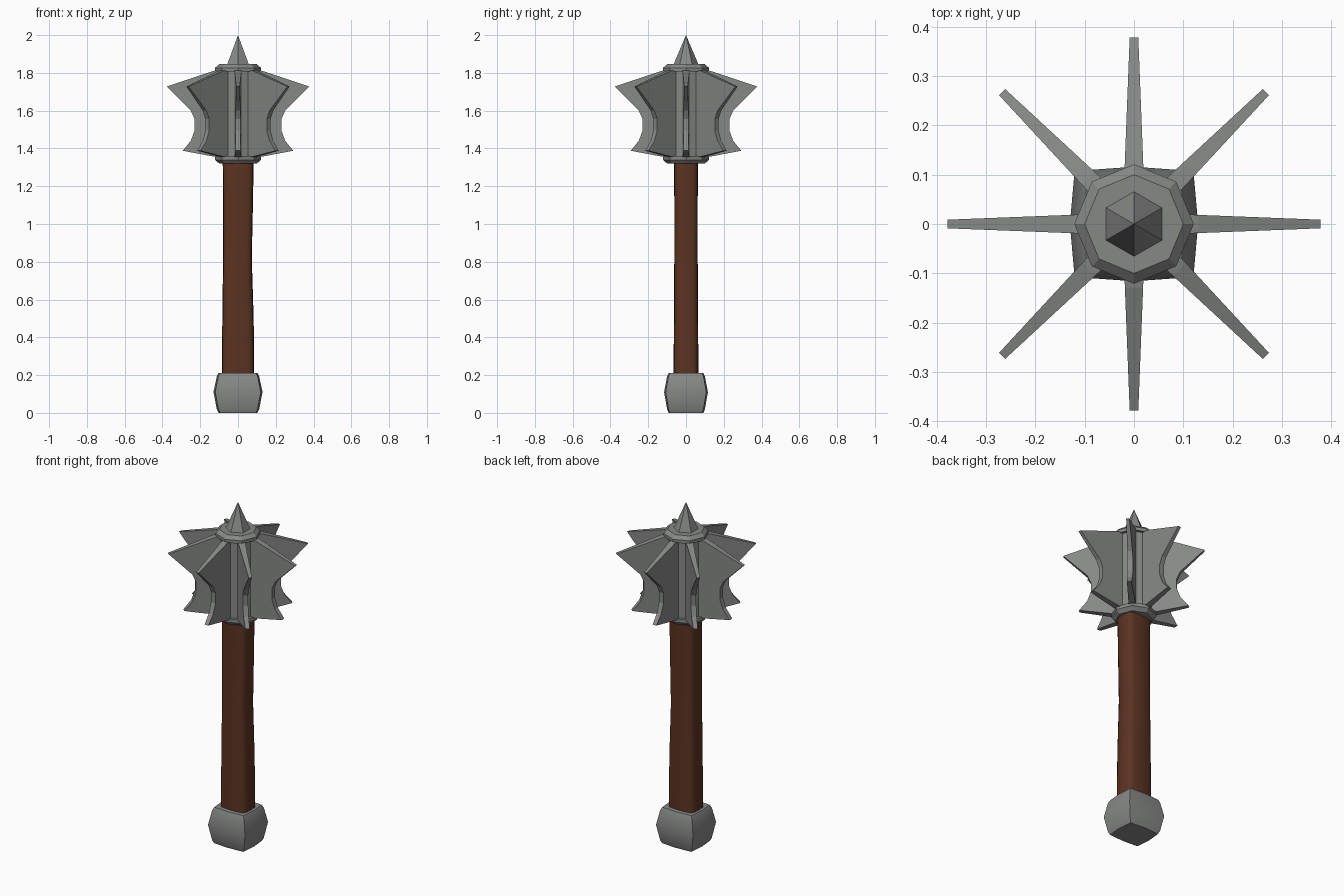
import bpy, bmesh, math

cube = bpy.data.objects.get("Cube")
if cube:
    bpy.data.objects.remove(cube, do_unlink=True)


def material(name, rgb):
    mat = bpy.data.materials.new(name)
    mat.use_nodes = True
    mat.diffuse_color = (*rgb, 1)
    mat.node_tree.nodes["Principled BSDF"].inputs["Base Color"].default_value = (*rgb, 1)
    return mat


steel = material("steel grey", (0.24, 0.25, 0.24))
wood = material("brown wood", (0.105, 0.033, 0.016))


def finish(name, bm, mat, smooth=None):
    bmesh.ops.recalc_face_normals(bm, faces=bm.faces)
    mesh = bpy.data.meshes.new(name)
    bm.to_mesh(mesh)
    bm.free()
    mesh.materials.append(mat)
    obj = bpy.data.objects.new(name, mesh)
    bpy.context.collection.objects.link(obj)
    if smooth:
        bpy.ops.object.select_all(action="DESELECT")
        obj.select_set(True)
        bpy.context.view_layer.objects.active = obj
        bpy.ops.object.shade_smooth_by_angle(angle=math.radians(smooth))
    return obj


def ring(sides, rx, ry, z, power=2, cx=0, turn=0):
    """Points of a superellipse; power 2 is round, higher is boxier."""
    points = []
    for i in range(sides):
        a = 2 * math.pi * i / sides + turn
        c, s = math.cos(a), math.sin(a)
        points.append((cx + rx * math.copysign(abs(c) ** (2 / power), c),
                       ry * math.copysign(abs(s) ** (2 / power), s), z))
    return points


def loft(name, rings, mat, smooth=None):
    bm = bmesh.new()
    loops = [[bm.verts.new(p) for p in r] for r in rings]
    for low, high in zip(loops, loops[1:]):
        for i in range(len(low)):
            j = (i + 1) % len(low)
            bm.faces.new((low[i], low[j], high[j], high[i]))
    bm.faces.new(loops[0][::-1])
    bm.faces.new(loops[-1])
    return finish(name, bm, mat, smooth)


# Pommel: bulging block with chamfered ends
pommel = [(0, 0.79), (0.018, 0.86), (0.11, 1), (0.195, 0.86), (0.212, 0.79)]
loft("pommel", [ring(8, 0.13 * s, 0.116 * s, z, power=9) for z, s in pommel], steel, 35)

# Handle: boxy oval, slightly pinched on its left side
handle = [(0.18, 0, 0.086, 0.066), (0.5, 0, 0.083, 0.064), (0.82, -0.003, 0.076, 0.062),
          (1.1, 0, 0.079, 0.062), (1.34, 0.001, 0.082, 0.063)]
loft("handle", [ring(16, rx, ry, z, power=4.2, cx=cx) for z, cx, rx, ry in handle], wood, 50)

# Head core and its two chamfered collars
loft("head_core", [ring(8, 0.104, 0.104, z) for z in (1.34, 1.83)], steel)
for name, base, top in (("lower_collar", 1.36, 1.32), ("upper_collar", 1.808, 1.846)):
    step = (top - base) / 2
    loft(name, [ring(8, r, r, base + step * k)
                for k, r in ((0, 0.121), (1, 0.121), (2, 0.1))], steel)

# Top spike
bm = bmesh.new()
base = [bm.verts.new(p) for p in ring(6, 0.068, 0.068, 1.84, turn=math.pi / 2)]
tip = bm.verts.new((0, 0, 2))
bm.faces.new(base[::-1])
for i in range(6):
    bm.faces.new((base[i], base[(i + 1) % 6], tip))
finish("top_spike", bm, steel)

# Eight flanges, thinning outwards, with a concave outer edge
outline = [(0.08, 1.35), (0.13, 1.357), (0.293, 1.388), (0.25, 1.44), (0.23, 1.495),
           (0.23, 1.555), (0.25, 1.6), (0.378, 1.728), (0.13, 1.81), (0.08, 1.82)]
for n in range(8):
    angle = n * math.pi / 4
    ca, sa = math.cos(angle), math.sin(angle)
    bm = bmesh.new()
    sides = []
    for sign in (-1, 1):
        verts = []
        for r, z in outline:
            t = sign * (0.0235 - 0.039 * r)
            verts.append(bm.verts.new((r * ca - t * sa, r * sa + t * ca, z)))
        sides.append(verts)
        bm.faces.new(verts)
    for i in range(len(outline)):
        j = (i + 1) % len(outline)
        bm.faces.new((sides[0][i], sides[0][j], sides[1][j], sides[1][i]))
    finish(f"flange_{n + 1}", bm, steel)
